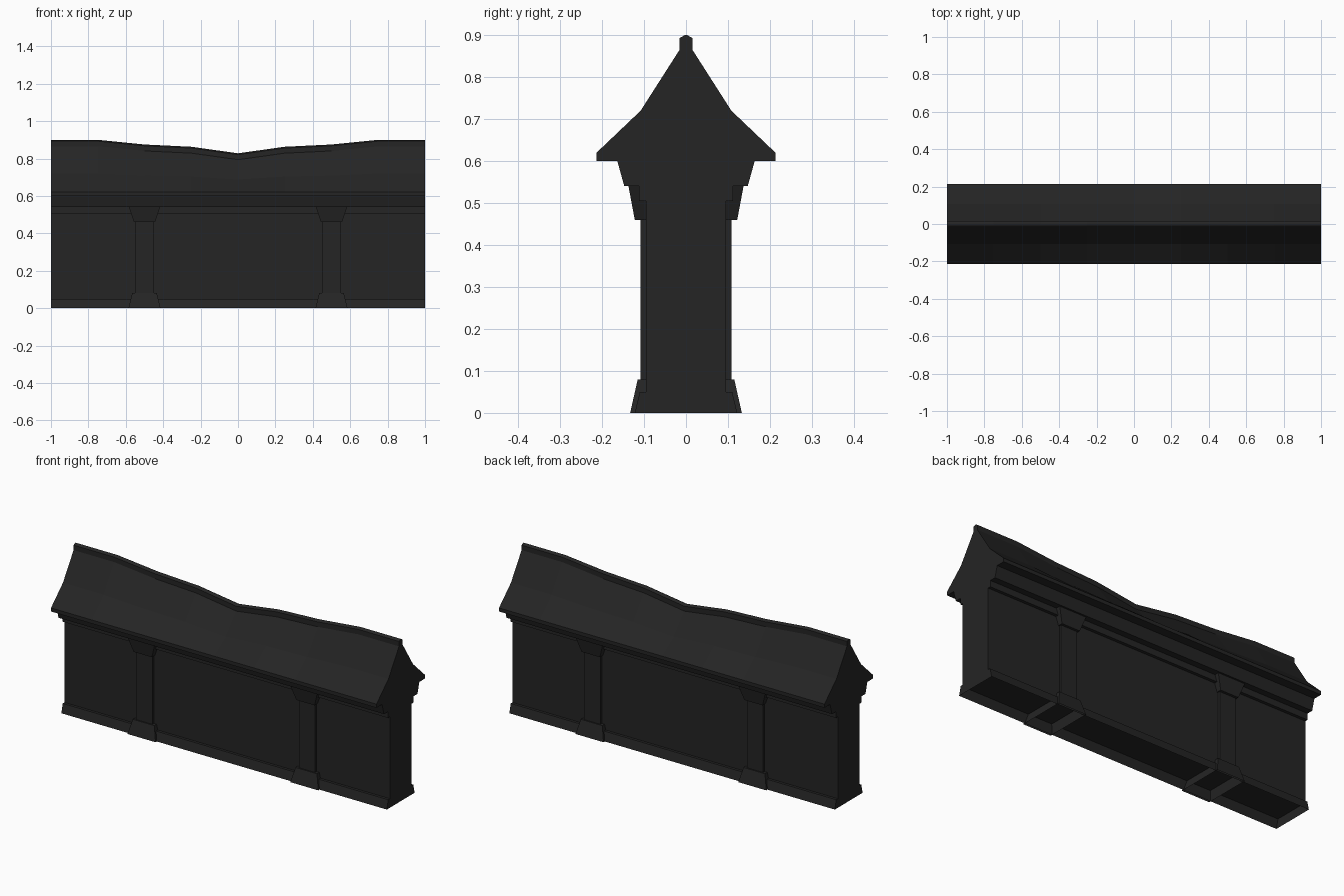
import bpy, bmesh

if "Cube" in bpy.data.objects:
    bpy.data.objects.remove(bpy.data.objects["Cube"])

stone = bpy.data.materials.new("charcoal")
stone.diffuse_color = (0.018, 0.018, 0.018, 1)
stone.use_nodes = True
stone.node_tree.nodes["Principled BSDF"].inputs["Base Color"].default_value = stone.diffuse_color


def finish(bm, name):
    bmesh.ops.recalc_face_normals(bm, faces=bm.faces)
    me = bpy.data.meshes.new(name)
    bm.to_mesh(me)
    bm.free()
    me.materials.append(stone)
    ob = bpy.data.objects.new(name, me)
    bpy.context.collection.objects.link(ob)
    return ob


def frustum(name, cx, low, high, z0, z1, open_bottom=False):
    """Box with half sizes (x, y) low at z0 and high at z1."""
    bm = bmesh.new()
    rings = []
    for (hx, hy), z in ((low, z0), (high, z1)):
        rings.append([bm.verts.new((cx + sx * hx, sy * hy, z))
                      for sx, sy in ((-1, -1), (1, -1), (1, 1), (-1, 1))])
    a, b = rings
    for i in range(4):
        j = (i + 1) % 4
        bm.faces.new((a[i], a[j], b[j], b[i]))
    bm.faces.new(b)
    if not open_bottom:
        bm.faces.new(a[::-1])
    return finish(bm, name)


def loft(name, xs, section):
    """Skin closed (y, z) sections placed along x."""
    bm = bmesh.new()
    rings = [[bm.verts.new((x, y, z)) for y, z in section(x)] for x in xs]
    n = len(rings[0])
    for a, b in zip(rings, rings[1:]):
        for i in range(n):
            j = (i + 1) % n
            bm.faces.new((a[i], a[j], b[j], b[i]))
    bm.faces.new(rings[0])
    bm.faces.new(rings[-1][::-1])
    return finish(bm, name)


def mirrored(half):
    """Complete a half outline given from the bottom to the top."""
    return half + [(-y, z) for y, z in reversed(half)]


# Wall with hollow plinth below and stepped cornice above
frustum("wall", 0, (1, .095), (1, .095), .05, .51)
frustum("plinth", 0, (1, .122), (1, .11), 0, .05, True)
frustum("lower_cornice", 0, (1, .112), (1, .112), .505, .545)
frustum("upper_cornice", 0, (1, .147), (1, .165), .54, .605)

# Pillars running through the wall, with flared base and capital
for cx in (-.5, .5):
    frustum("pillar_shaft", cx, (.05, .108), (.05, .108), .07, .48)
    frustum("pillar_base", cx, (.086, .133), (.066, .115), 0, .08, True)
    frustum("pillar_capital", cx, (.056, .122), (.085, .138), .46, .545)

# Sagging roof: drop of the ridge by distance from the middle
drops = [.072, .037, .025, 0, 0]
xs = [i * .25 for i in range(-4, 5)]


def sag(x):
    return drops[round(abs(x) * 4)]


def roof_section(x):
    d = sag(x)
    return mirrored([(.213, .6), (.213, .62), (.108, .72 - d * .45), (.014, .867 - d)])


def ridge_section(x):
    d = sag(x)
    return mirrored([(.015, .86 - d), (.015, .893 - d), (.003, .9 - d)])


loft("roof", xs, roof_section)
loft("ridge_cap", xs, ridge_section)
